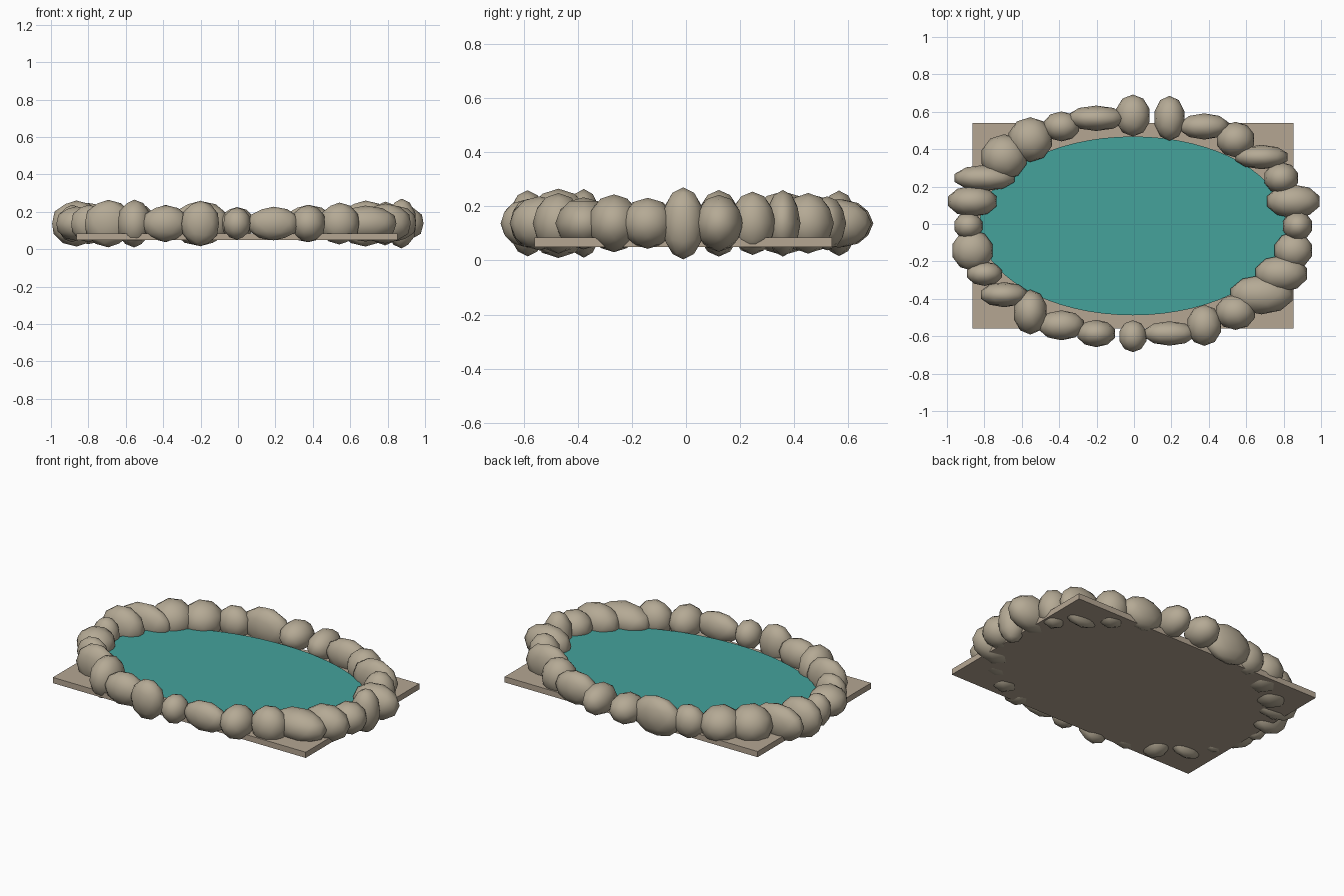
import bpy
import math

if "Cube" in bpy.data.objects:
    bpy.data.objects.remove(bpy.data.objects["Cube"])


def material(name, rgb):
    m = bpy.data.materials.new(name)
    m.diffuse_color = (*rgb, 1)
    m.use_nodes = True
    m.node_tree.nodes["Principled BSDF"].inputs["Base Color"].default_value = m.diffuse_color
    return m


stone_mat = material("warm_stone", (0.46, 0.40, 0.30))
slab_mat = material("sandy_slab", (0.46, 0.38, 0.29))
water_mat = material("teal_water", (0.058, 0.36, 0.33))

CX, CY = -0.006, -0.01

# Flat rectangular base slab
bpy.ops.mesh.primitive_cube_add(size=1, location=(CX, CY, 0.067))
slab = bpy.context.object
slab.name = "base_slab"
slab.scale = (1.715, 1.10, 0.035)
slab.data.materials.append(slab_mat)

# Oval water surface just above the slab
bpy.ops.mesh.primitive_circle_add(vertices=64, radius=1, fill_type='NGON',
                                  location=(CX, CY, 0.118))
water = bpy.context.object
water.name = "water_surface"
water.scale = (0.82, 0.478, 1)
water.data.materials.append(water_mat)

# Rim stones: half-sizes in x, y, z, counter-clockwise from the right end
sizes = [
    (.078, .080, .133), (.140, .090, .105), (.090, .085, .117), (.140, .065, .123),
    (.100, .095, .112), (.130, .070, .100), (.080, .120, .090), (.090, .112, .088),
    (.150, .068, .121), (.095, .080, .100), (.115, .120, .110), (.120, .122, .118),
    (.160, .070, .110), (.130, .083, .123), (.075, .072, .100), (.107, .110, .092),
    (.093, .065, .100), (.125, .067, .127), (.088, .120, .128), (.120, .080, .098),
    (.100, .073, .122), (.072, .085, .086), (.135, .065, .090), (.090, .110, .100),
    (.105, .095, .112), (.165, .105, .096), (.137, .098, .107), (.100, .098, .094),
]
for i, half in enumerate(sizes):
    a = 2 * math.pi * i / len(sizes)
    pos = (CX + 0.88 * math.cos(a), CY + 0.59 * math.sin(a), 0.137)
    bpy.ops.mesh.primitive_ico_sphere_add(subdivisions=2, radius=1, location=pos)
    stone = bpy.context.object
    stone.name = f"rim_stone_{i + 1}"
    # Fit the faceted ball to the wanted size
    for k in range(3):
        reach = max(v.co[k] for v in stone.data.vertices)
        for v in stone.data.vertices:
            v.co[k] *= half[k] / reach
    stone.data.materials.append(stone_mat)
    bpy.ops.object.shade_smooth()
